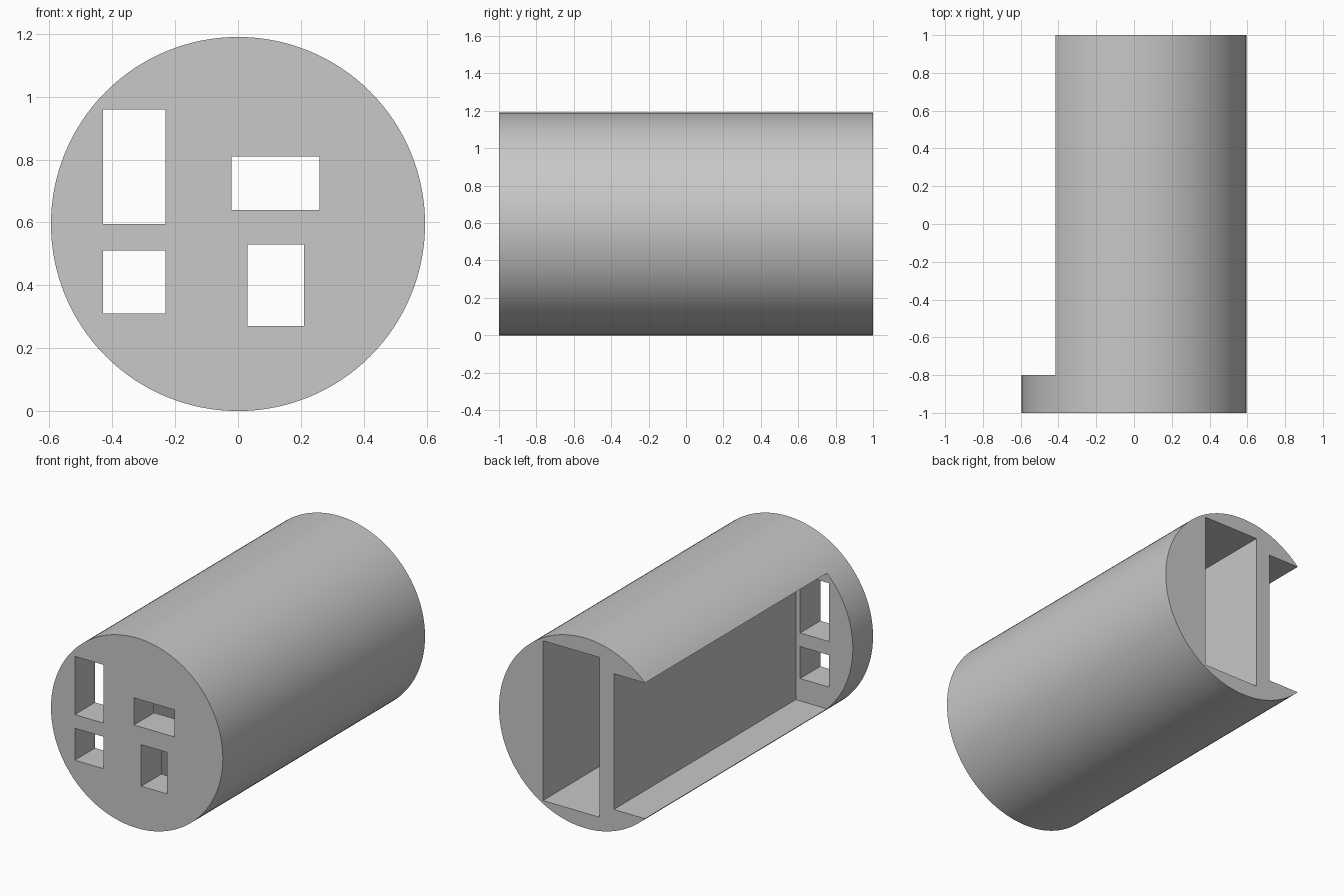
import bpy
import math

if "Cube" in bpy.data.objects:
    bpy.data.objects.remove(bpy.data.objects["Cube"], do_unlink=True)

RADIUS = 0.595
FRONT, BACK = -1.0, 1.0
PLATE_BACK = FRONT + 0.2   # rear face of the solid front plate
OVER = 0.1                 # cutter overshoot

grey = bpy.data.materials.new("plain_grey")
grey.use_nodes = True
grey.diffuse_color = (0.58, 0.58, 0.58, 1)
grey.node_tree.nodes["Principled BSDF"].inputs["Base Color"].default_value = (0.58, 0.58, 0.58, 1)


def box(name, x, y, z):
    """Axis-aligned box from (min, max) pairs."""
    centre = [(a + b) / 2 for a, b in (x, y, z)]
    bpy.ops.mesh.primitive_cube_add(size=1, location=centre)
    obj = bpy.context.object
    obj.name = name
    obj.scale = [b - a for a, b in (x, y, z)]
    obj.hide_render = True
    return obj


def cut(target, cutter):
    """Subtract the cutter, then discard it."""
    mod = target.modifiers.new(cutter.name, "BOOLEAN")
    mod.operation = "DIFFERENCE"
    mod.solver = "EXACT"
    mod.object = cutter
    bpy.ops.object.select_all(action="DESELECT")
    target.select_set(True)
    bpy.context.view_layer.objects.active = target
    bpy.ops.object.modifier_apply(modifier=mod.name)
    bpy.data.objects.remove(cutter, do_unlink=True)


# Solid round body lying along y
bpy.ops.mesh.primitive_cylinder_add(vertices=128, radius=RADIUS, depth=BACK - FRONT,
                                    location=(0, 0, RADIUS),
                                    rotation=(math.pi / 2, 0, 0))
body = bpy.context.object
body.name = "cylinder_body"
bpy.ops.object.transform_apply(location=True, rotation=True, scale=True)
body.data.materials.append(grey)

# Long bays open at the back; the side bay also opens through the right wall
bay_y = (PLATE_BACK, BACK + OVER)
cut(body, box("side_bay", (-RADIUS - OVER, -0.2), bay_y, (RADIUS - 0.425, RADIUS + 0.425)))
cut(body, box("inner_bay", (-0.1, 0.29), bay_y, (RADIUS - 0.5, RADIUS + 0.5)))

# Rectangular openings through the front plate
windows = {
    "tall_window": ((-0.43, -0.23), (0.595, 0.96)),
    "small_window": ((-0.43, -0.23), (0.31, 0.51)),
    "wide_window": ((-0.02, 0.26), (0.64, 0.81)),
    "lower_window": ((0.03, 0.21), (0.27, 0.53)),
}
for name, (x, z) in windows.items():
    cut(body, box(name, x, (FRONT - OVER, PLATE_BACK + OVER), z))

# Smooth round wall, crisp edges
bpy.ops.object.select_all(action="DESELECT")
body.select_set(True)
bpy.context.view_layer.objects.active = body
bpy.ops.object.shade_smooth_by_angle(angle=math.radians(30))
